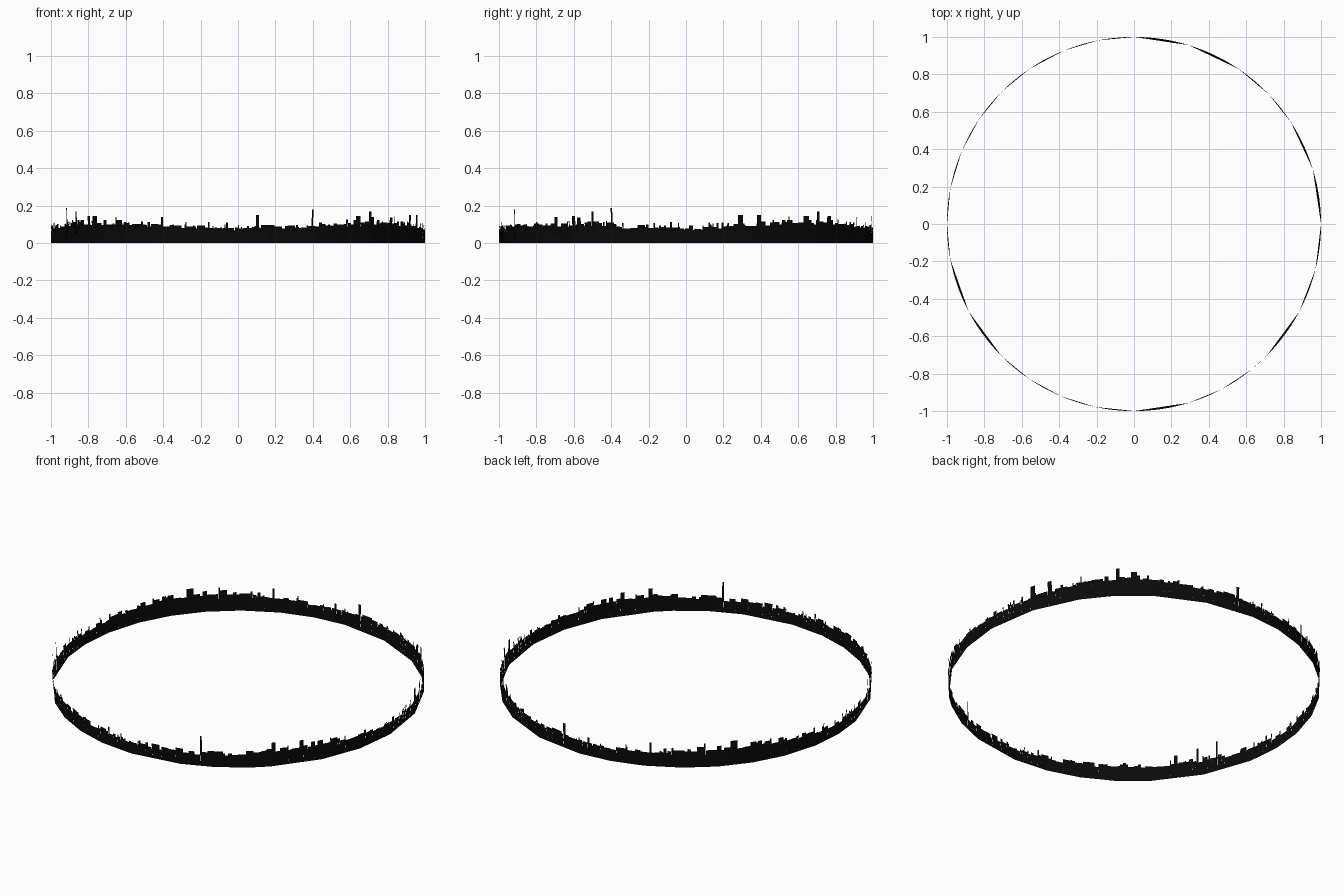
import bpy, bmesh, random
from math import sin, cos, radians, pi
from mathutils import Vector

if "Cube" in bpy.data.objects:
    bpy.data.objects.remove(bpy.data.objects["Cube"])

random.seed(7)

# Foot of the wall: coarse polygon corners in degrees
CORNERS = [0, 17, 33, 44, 56, 73, 90, 101, 112, 124, 135, 146, 157, 169, 180, 191,
           208, 225, 236, 247, 258, 270, 287, 298, 309, 315, 332, 346, 360]

# Roof level round the ring: (degrees, height)
LEVELS = [(0, .082), (25, .095), (35, .112), (55, .112), (68, .09), (90, .08),
          (112, .088), (125, .11), (150, .11), (165, .088), (180, .078), (200, .088),
          (215, .1), (235, .1), (250, .082), (270, .078), (300, .082), (312, .1),
          (330, .104), (345, .088), (360, .082)]

# Tall towers: (degrees, width in degrees, height)
TOWERS = [(17, 1.6, .15), (23, 1.4, .15), (45, 1.2, .168), (50, 1.8, .145), (84, 1.0, .15),
          (114, .6, .14), (140, 2.2, .145), (203.5, .5, .188), (210, .7, .168),
          (217, 1.2, .145), (293.5, .5, .178), (316, 1.2, .14), (325, 1.4, .135)]


def level(a):
    for (a0, h0), (a1, h1) in zip(LEVELS, LEVELS[1:]):
        if a0 <= a <= a1:
            return h0 + (h1 - h0) * (a - a0) / (a1 - a0)


def ring(a):
    return Vector((cos(radians(a)), sin(radians(a)), 0))


def foot(a):
    for a0, a1 in zip(CORNERS, CORNERS[1:]):
        if a0 <= a <= a1:
            p, q, d = ring(a0), ring(a1), ring(a)
            n = Vector((q.y - p.y, p.x - q.x, 0))
            return d * (n.dot(p) / n.dot(d))


# Random row of buildings: list of (start, end, height)
buildings, a = [], 0.0
while a < 360:
    b = min(360, a + random.choice([.35, .6, .9, 1.3, 1.8, 2.4]))
    h = level((a + b) / 2) + random.choice([-.014, -.01, -.006, -.002, .003, .012])
    if b - a < .7 and random.random() < .35:
        h += random.uniform(.01, .03)
    buildings.append((a, b, h))
    a = b

# Cut the ring at building edges, tower edges and foot corners
cuts = set(CORNERS) | {b[0] for b in buildings}
for c, w, h in TOWERS:
    cuts |= {c - w / 2, c + w / 2}
cuts = sorted(cuts)

bm = bmesh.new()
feet = [bm.verts.new(foot(c)) for c in cuts[:-1]]
n = len(feet)
for i in range(n):
    a0, a1 = cuts[i], cuts[i + 1]
    mid = (a0 + a1) / 2
    h = next((b[2] for b in buildings if b[0] <= mid <= b[1]), .08)
    h = max([h] + [t[2] for t in TOWERS if abs(mid - t[0]) < t[1] / 2])
    v0 = bm.verts.new(ring(a0) + Vector((0, 0, h)))
    v1 = bm.verts.new(ring(a1) + Vector((0, 0, h)))
    bm.faces.new((feet[i], feet[(i + 1) % n], v1, v0))

me = bpy.data.meshes.new("skyline_ring")
bm.to_mesh(me)
bm.free()
ob = bpy.data.objects.new("skyline_ring", me)
bpy.context.collection.objects.link(ob)

# Black silhouette colour
mat = bpy.data.materials.new("black")
mat.diffuse_color = (.003, .003, .003, 1)
mat.use_nodes = True
mat.node_tree.nodes["Principled BSDF"].inputs["Base Color"].default_value = mat.diffuse_color
me.materials.append(mat)
